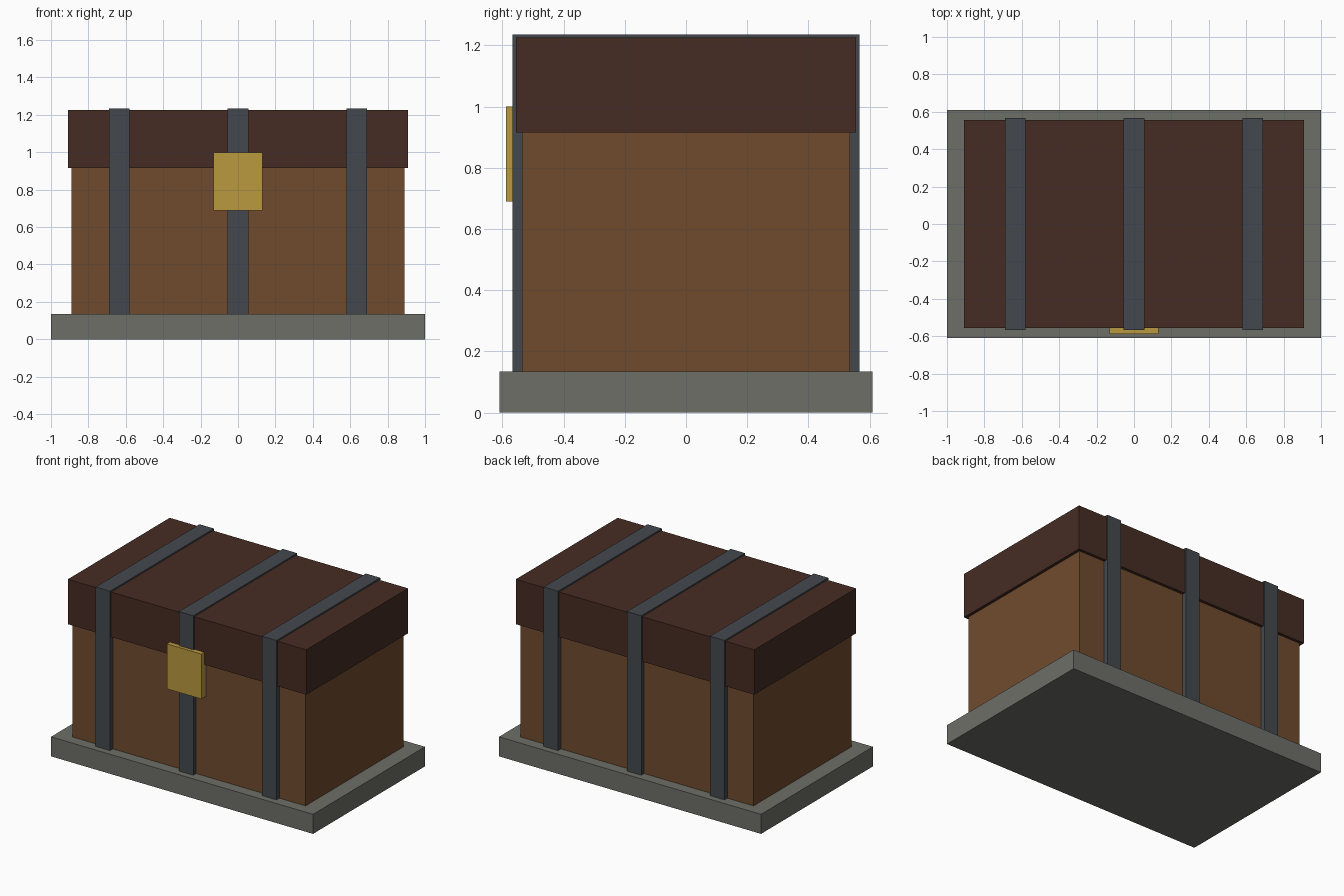
import bpy
import bmesh

if "Cube" in bpy.data.objects:
    bpy.data.objects.remove(bpy.data.objects["Cube"])


def material(name, rgb):
    """Flat colour from 0-255 sRGB, stored as linear."""
    def linear(c):
        c /= 255
        return c / 12.92 if c <= 0.04045 else ((c + 0.055) / 1.055) ** 2.4
    m = bpy.data.materials.new(name)
    m.diffuse_color = (*[linear(c) for c in rgb], 1)
    m.use_nodes = True
    m.node_tree.nodes["Principled BSDF"].inputs["Base Color"].default_value = m.diffuse_color
    return m


def box(name, x, y, z, mat):
    """Flat-faced box from (min, max) ranges."""
    bm = bmesh.new()
    bmesh.ops.create_cube(bm, size=1)
    for v in bm.verts:
        v.co = [lo + (c + 0.5) * (hi - lo) for c, (lo, hi) in zip(v.co, (x, y, z))]
    mesh = bpy.data.meshes.new(name)
    bm.to_mesh(mesh)
    bm.free()
    mesh.materials.append(mat)
    obj = bpy.data.objects.new(name, mesh)
    bpy.context.collection.objects.link(obj)
    return obj


stone = material("grey stone", (110, 110, 104))
wood = material("brown wood", (112, 75, 45))
dark_wood = material("dark wood", (70, 44, 35))
iron = material("dark iron", (68, 73, 78))
brass = material("brass", (186, 152, 64))

# Plinth, chest body and overhanging lid
box("base_slab", (-1, 1), (-0.61, 0.61), (0, 0.135), stone)
box("chest_body", (-0.89, 0.89), (-0.535, 0.535), (0.135, 0.915), wood)
box("chest_lid", (-0.91, 0.91), (-0.555, 0.555), (0.915, 1.225), dark_wood)

# Three iron straps wrapping front, top and back
for side, cx in (("left", -0.635), ("middle", 0), ("right", 0.635)):
    box(f"{side}_strap", (cx - 0.055, cx + 0.055), (-0.566, 0.566), (0.135, 1.235), iron)

# Lock plate on the front
box("lock_plate", (-0.132, 0.132), (-0.588, -0.53), (0.69, 1.0), brass)
